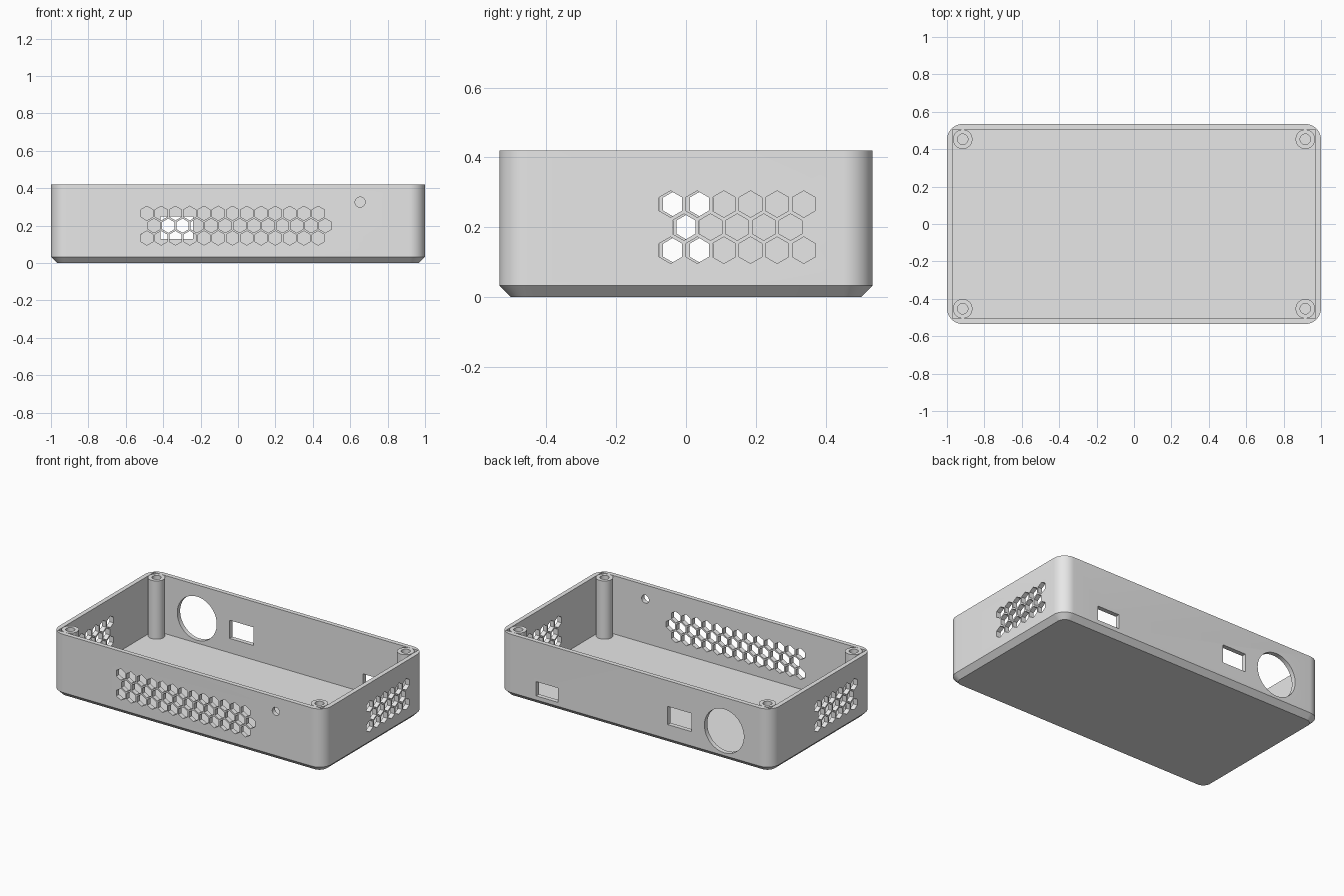
import bpy, bmesh, math
from mathutils import Matrix, Vector

if "Cube" in bpy.data.objects:
    bpy.data.objects.remove(bpy.data.objects["Cube"])

# Main dimensions
HX, HY, H = 1.0, 0.535, 0.42
WALL, FLOOR, CHAMFER, CORNER = 0.03, 0.033, 0.033, 0.085
HEX_R, PITCH, VENT_Z = 0.038, 0.0763, 0.2

grey = bpy.data.materials.new("light grey plastic")
grey.use_nodes = True
grey.diffuse_color = (0.8, 0.8, 0.8, 1)
grey.node_tree.nodes["Principled BSDF"].inputs["Base Color"].default_value = (0.8, 0.8, 0.8, 1)


def make_object(name, bm):
    bmesh.ops.recalc_face_normals(bm, faces=bm.faces)
    mesh = bpy.data.meshes.new(name)
    bm.to_mesh(mesh)
    bm.free()
    mesh.materials.append(grey)
    obj = bpy.data.objects.new(name, mesh)
    bpy.context.collection.objects.link(obj)
    return obj


def activate(obj):
    bpy.ops.object.select_all(action='DESELECT')
    obj.select_set(True)
    bpy.context.view_layer.objects.active = obj


def loft(bm, rings):
    """Skin a closed solid through rings of matching points."""
    loops = [[bm.verts.new(p) for p in ring] for ring in rings]
    n = len(loops[0])
    for low, high in zip(loops, loops[1:]):
        for i in range(n):
            j = (i + 1) % n
            bm.faces.new((low[i], low[j], high[j], high[i]))
    bm.faces.new(loops[0][::-1])
    bm.faces.new(loops[-1])


def polygon(cx, cz, r, sides):
    step = 2 * math.pi / sides
    return [(cx + r * math.sin(i * step), cz + r * math.cos(i * step)) for i in range(sides)]


def rectangle(x0, x1, y0, y1):
    return [(x0, y0), (x1, y0), (x1, y1), (x0, y1)]


def rounded(inset, z, steps=12):
    """Rounded rectangle ring, pulled inwards by inset."""
    r, ring = CORNER - inset, []
    for q, (sx, sy) in enumerate([(1, 1), (-1, 1), (-1, -1), (1, -1)]):
        for i in range(steps + 1):
            a = (q + i / steps) * math.pi / 2
            ring.append((sx * (HX - CORNER) + r * math.cos(a),
                         sy * (HY - CORNER) + r * math.sin(a), z))
    return ring


def wall_hole(bm, outline, turn, distance):
    """Cutter through one wall; turn rotates the front wall about z."""
    rot = Matrix.Rotation(math.radians(turn), 3, 'Z')
    loft(bm, [[rot @ Vector((u, -distance + d, z)) for u, z in outline]
              for d in (-0.05, WALL + 0.02)])


def vent(bm, start, counts, turn, distance):
    """Three staggered rows of hexagons, the middle one shifted by half a step."""
    for row, count in zip((-1, 0, 1), counts):
        shift = start + (PITCH / 2 if row == 0 else 0)
        for i in range(count):
            wall_hole(bm, polygon(shift + i * PITCH, VENT_Z + row * PITCH * 0.866, HEX_R, 6),
                      turn, distance)


def cut(obj, bm):
    cutter = make_object("cutter", bm)
    cutter.hide_render = True
    mod = obj.modifiers.new("cut", 'BOOLEAN')
    mod.operation, mod.solver, mod.object = 'DIFFERENCE', 'EXACT', cutter
    activate(obj)
    bpy.ops.object.modifier_apply(modifier=mod.name)
    bpy.data.objects.remove(cutter)


# Case body: rounded box with a chamfered base
bm = bmesh.new()
loft(bm, [rounded(CHAMFER, 0), rounded(0, CHAMFER), rounded(0, H)])
case = make_object("case_shell", bm)

# Square-cornered cavity, open at the top
bm = bmesh.new()
inner = rectangle(WALL - HX, HX - WALL, WALL - HY, HY - WALL)
loft(bm, [[(x, y, z) for x, y in inner] for z in (FLOOR, H + 0.1)])
cut(case, bm)

# Openings in the walls
bm = bmesh.new()
vent(bm, -0.487, (13, 13, 13), 0, HY)               # front vent
vent(bm, -0.044, (6, 5, 6), 90, HX)                 # right vent
vent(bm, -0.044, (6, 5, 6), -90, HX)                # left vent
wall_hole(bm, polygon(0.653, 0.326, 0.027, 24), 0, HY)              # indicator hole
wall_hole(bm, polygon(0.655, 0.197, 0.145, 64), 180, HY)            # round back port
wall_hole(bm, rectangle(0.24, 0.415, 0.128, 0.249), 180, HY)        # square back port
wall_hole(bm, rectangle(-0.727, -0.565, 0.06, 0.155), 180, HY)      # flat back port
cut(case, bm)
activate(case)
bpy.ops.object.shade_smooth_by_angle(angle=math.radians(30))

# Hollow screw posts in the four corners
for side, sx in (("right", 1), ("left", -1)):
    for end, sy in (("front", -1), ("back", 1)):
        bm = bmesh.new()
        profile = [(0.052, FLOOR), (0.052, H), (0.028, H), (0.028, FLOOR)]
        verts = [bm.verts.new((r, 0, z)) for r, z in profile]
        edges = [bm.edges.new((verts[i], verts[i + 1])) for i in range(3)]
        bmesh.ops.spin(bm, geom=verts + edges, cent=(0, 0, 0), axis=(0, 0, 1),
                       angle=2 * math.pi, steps=40)
        bmesh.ops.remove_doubles(bm, verts=bm.verts, dist=0.0005)
        post = make_object(f"screw_post_{end}_{side}", bm)
        post.location = (sx * 0.916, sy * 0.453, 0)
        activate(post)
        bpy.ops.object.shade_smooth_by_angle(angle=math.radians(30))
